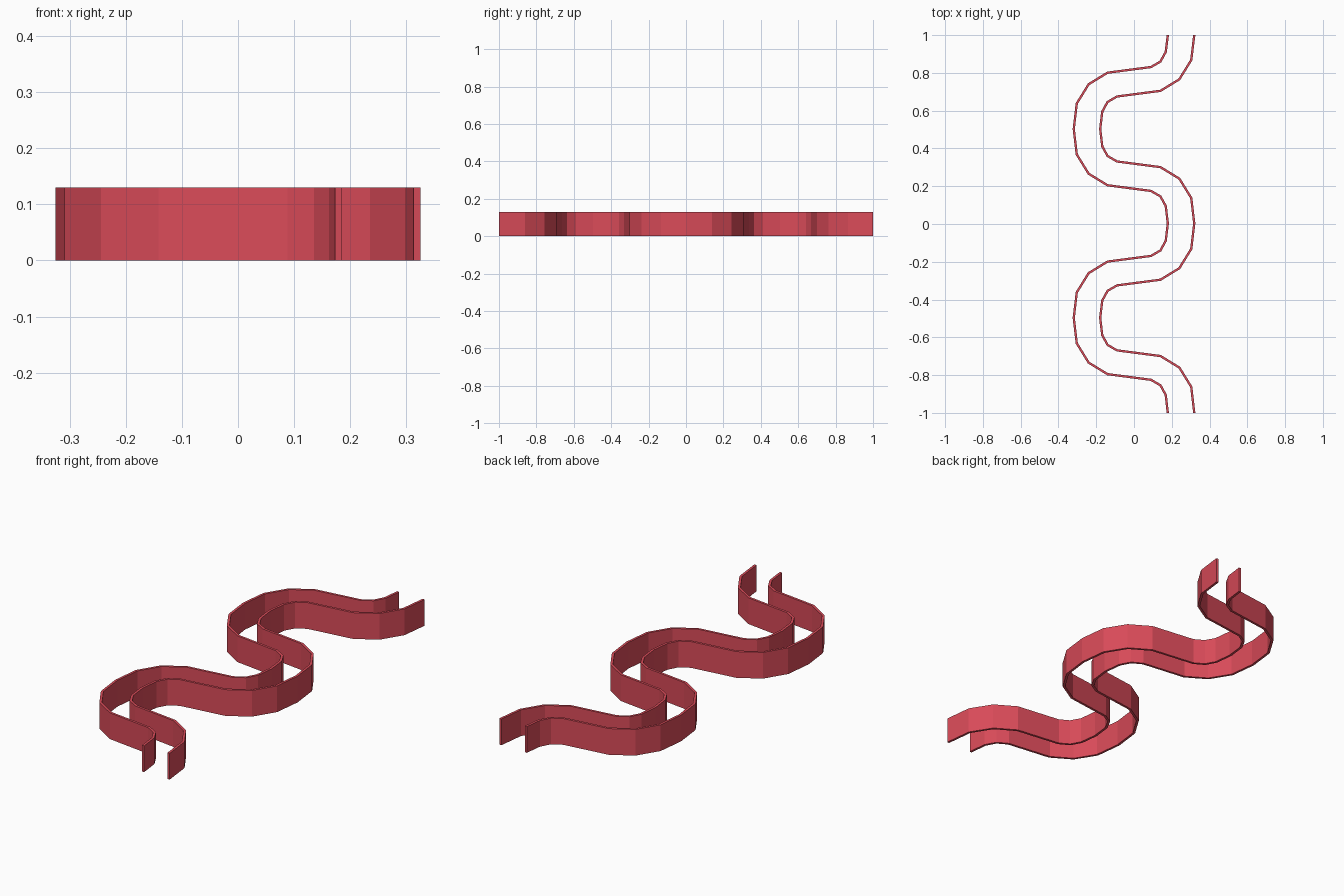
import bpy

if "Cube" in bpy.data.objects:
    bpy.data.objects.remove(bpy.data.objects["Cube"])

HEIGHT = 0.13
THICK = 0.012
SHIFT = 0.003  # small offset of the bends along y

# Quarter wave: (x, distance along y from the wide bend)
QUARTER = [(0.319, 0.0), (0.303, 0.135), (0.24, 0.237), (0.14, 0.298),
           (-0.09, 0.328), (-0.14, 0.357), (-0.168, 0.408), (-0.179, 0.5)]

red = bpy.data.materials.new("red")
red.diffuse_color = (0.70, 0.07, 0.10, 1)
red.use_nodes = True
red.node_tree.nodes["Principled BSDF"].inputs["Base Color"].default_value = red.diffuse_color


def wave(sign, centres):
    """Repeat the quarter wave on both sides of every wide bend, clipped to y = +-1."""
    pts = {}
    for c in centres:
        for x, d in QUARTER:
            for y in (c + d, c - d):
                if abs(y) <= 1.001:
                    if abs(y) < 0.99:
                        y += SHIFT
                    pts[round(y, 4)] = sign * x
    return [(pts[y], y) for y in sorted(pts)]


def wall(name, path):
    """Upright strip along the path, thickened evenly to both sides."""
    n = len(path)
    verts = [(x, y, z) for z in (0, HEIGHT) for x, y in path]
    faces = [(i, i + 1, n + i + 1, n + i) for i in range(n - 1)]
    mesh = bpy.data.meshes.new(name)
    mesh.from_pydata(verts, [], faces)
    mesh.materials.append(red)
    obj = bpy.data.objects.new(name, mesh)
    bpy.context.collection.objects.link(obj)
    mod = obj.modifiers.new("thickness", 'SOLIDIFY')
    mod.thickness = THICK
    mod.offset = 0
    mod.use_even_offset = True
    return obj


# Two parallel winding walls, one the half-period reverse of the other
wall("left_wall", wave(-1, (-0.5, 0.5)))
wall("right_wall", wave(1, (-1, 0, 1)))
